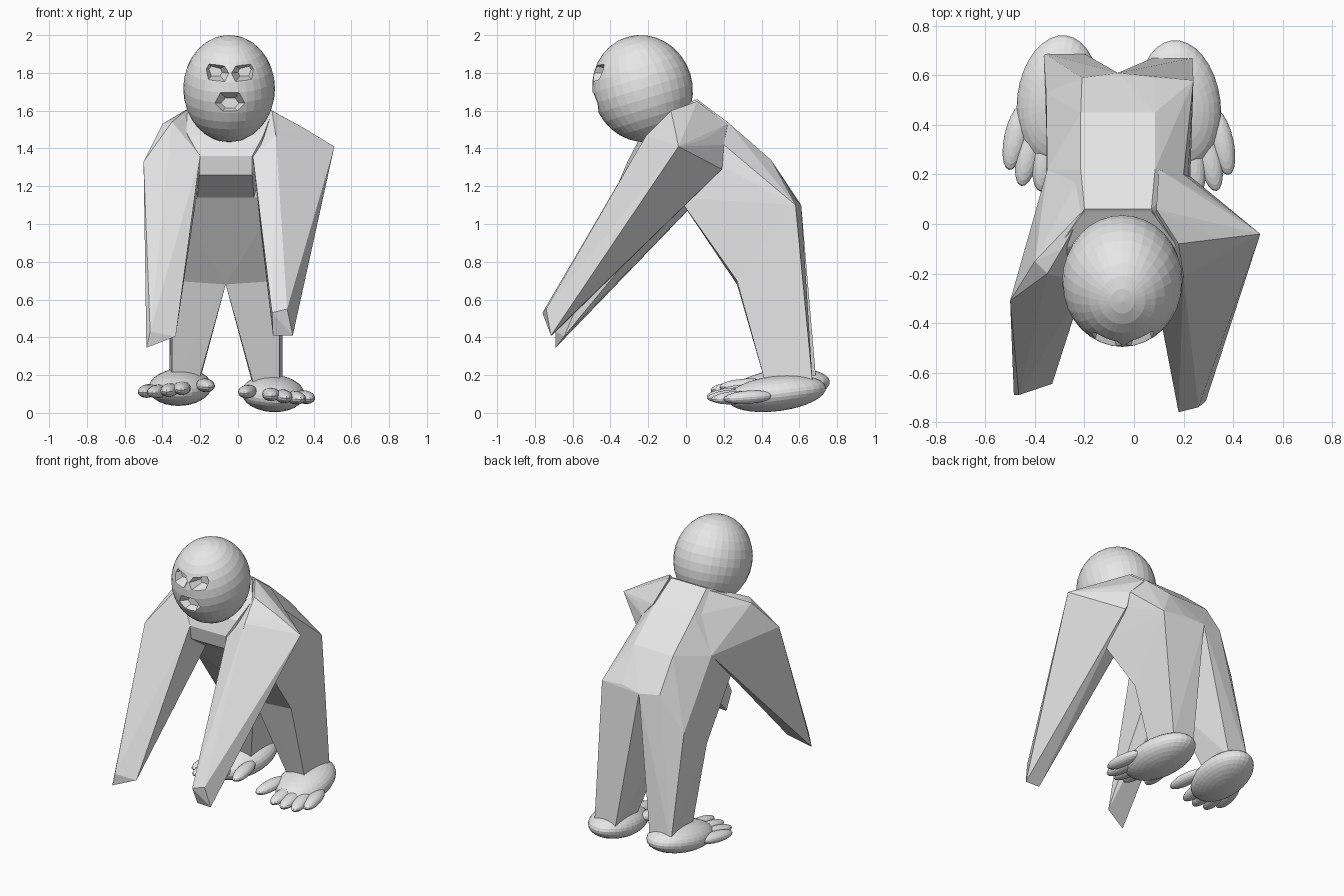
import bpy
import bmesh
from math import radians
from mathutils import Matrix, Vector, Euler

cube = bpy.data.objects.get("Cube")
if cube:
    bpy.data.objects.remove(cube, do_unlink=True)

# Single plain grey for the whole figure
grey = bpy.data.materials.new("plain_grey")
grey.use_nodes = True
colour = (0.8, 0.8, 0.8, 1)
grey.diffuse_color = colour
for node in grey.node_tree.nodes:
    if node.type == "BSDF_PRINCIPLED":
        node.inputs["Base Color"].default_value = colour

AXIS = -0.065  # the body stands slightly off centre


def finish(name, bm):
    """Turn a bmesh into a named, flat shaded, grey object."""
    bmesh.ops.recalc_face_normals(bm, faces=bm.faces)
    mesh = bpy.data.meshes.new(name)
    bm.to_mesh(mesh)
    bm.free()
    mesh.materials.append(grey)
    obj = bpy.data.objects.new(name, mesh)
    bpy.context.scene.collection.objects.link(obj)
    return obj


def faceted(name, points):
    """Low-poly solid stretched tightly over a few corner points."""
    bm = bmesh.new()
    verts = [bm.verts.new(p) for p in points]
    result = bmesh.ops.convex_hull(bm, input=verts)
    spare = [v for v in result["geom_interior"] if isinstance(v, bmesh.types.BMVert)]
    bmesh.ops.delete(bm, geom=spare, context="VERTS")
    return finish(name, bm)


def sided(points, side):
    """Place half-body points on one side of the body axis."""
    return [(AXIS + side * x, y, z) for x, y, z in points]


def both(points):
    return sided(points, 1) + sided(points, -1)


def ellipsoid(name, centre, radii, angles=(0, 0, 0), segments=32, rings=16):
    bm = bmesh.new()
    turn = Euler([radians(a) for a in angles]).to_matrix().to_4x4()
    matrix = Matrix.Translation(centre) @ turn @ Matrix.Diagonal((*radii, 1))
    bmesh.ops.create_uvsphere(bm, u_segments=segments, v_segments=rings,
                              radius=1, matrix=matrix)
    return finish(name, bm)


# Torso: bent back and broad belly, with the right hip dropping lower
LEFT_HIP = (.305, .58, 1.1)
RIGHT_HIP = (.29, .53, .87)
BACK = (.145, .59, 1.12)
BELLY = (.285, .27, .7)
CROTCH = [(0, .61, 1.1), (0, .27, .68)]
faceted("torso", both([
    (.135, .06, 1.66), (.15, .22, 1.54), (.15, .45, 1.34), BACK, BELLY,
    (.285, .22, 1.29), (.285, -.04, 1.14), (.23, -.08, 1.56),
]) + sided([LEFT_HIP, (.265, .2, 1.42)], 1) + sided([RIGHT_HIP], -1)
    + sided(CROTCH, 1))

# Chest: neck base and overhanging breast
faceted("chest", both([
    (.135, .05, 1.66), (.24, -.09, 1.58), (.2, -.2, 1.47),
    (.14, -.24, 1.36), (.14, -.22, 1.26), (.15, -.04, 1.14),
    (.25, .1, 1.4),
]))

# Arms: broad shoulders joined to the back, reaching down differently
faceted("left_arm", [
    (.51, -.04, 1.41), (.345, -.06, 1.51), (.18, -.08, 1.6),
    (.09, .06, 1.65), (.1, .22, 1.53),
    (.2, .2, 1.42), (.23, .19, 1.29), (.31, .1, 1.45),
    (.1, -.04, 1.14), (.22, -.04, 1.13), (.08, -.24, 1.35), (.2, -.21, 1.47),
    (.18, -.76, .53), (.26, -.74, .55), (.29, -.715, .41), (.185, -.71, .41),
])
faceted("right_arm", [
    (-.5, -.31, 1.33), (-.4, -.15, 1.53), (-.29, -.1, 1.59),
    (-.2, .06, 1.65), (-.21, .22, 1.53),
    (-.35, .22, 1.29), (-.35, -.04, 1.14), (-.35, -.2, 1.54),
    (-.22, -.04, 1.14), (-.2, -.24, 1.36),
    (-.485, -.69, .345), (-.33, -.645, .405), (-.465, -.69, .43),
])

# Legs, feet and toes
ANKLE = [(.14, .67, .16), (.3, .67, .16), (.145, .42, .16), (.285, .42, .16)]
# Toe offsets from the foot centre, with outward yaw
TOES = [
    (.17, -.15, -.02, 12), (.12, -.215, -.022, 12), (.055, -.235, -.015, 7),
    (-.01, -.235, -.005, 2), (-.135, -.19, .01, -8),
]
for label, side, hip, shift in (("left", 1, LEFT_HIP, (0, 0, 0)),
                                ("right", -1, RIGHT_HIP, (.008, .02, .033))):
    ankle = [(x, y + shift[1], z) for x, y, z in ANKLE]
    faceted(label + "_leg", sided(CROTCH + [BACK, hip, BELLY] + ankle, side))
    centre = Vector((AXIS + side * .25, .48, .103)) + Vector(shift)
    ellipsoid(label + "_foot", centre, (.165, .265, .094), (7, 0, side * 7))
    for number, (x, y, z, yaw) in enumerate(TOES, start=1):
        ellipsoid(f"{label}_toe_{number}", centre + Vector((side * x, y, z)),
                  (.047, .135, .035), (4, 0, side * yaw), segments=20, rings=10)

# Head: tilted egg with carved eyes and mouth
head = ellipsoid("head", (-.047, -.23, 1.717), (.243, .265, .285), (17, 0, 0))


def carve(outline, middle, floor):
    """Cut a tapering hollow with the given outline into the face."""
    bm = bmesh.new()
    rings = []
    for y, size in ((-.58, 1.65), (floor, .5)):
        rings.append([bm.verts.new((middle[0] + x * size, y, middle[1] + z * size))
                      for x, z in outline])
    bm.faces.new(rings[0])
    bm.faces.new(rings[1])
    count = len(outline)
    for i in range(count):
        j = (i + 1) % count
        bm.faces.new((rings[0][i], rings[0][j], rings[1][j], rings[1][i]))
    cutter = finish("face_cutter", bm)
    cutter.hide_render = True
    cut = head.modifiers.new("carve", "BOOLEAN")
    cut.operation = "DIFFERENCE"
    cut.solver = "EXACT"
    cut.object = cutter
    return cutter


EYE = [(-.07, .02), (-.05, .055), (.05, .03), (.068, -.01), (.045, -.05), (-.045, -.05)]
MOUTH = [(-.095, 0), (-.05, .055), (.05, .055), (.095, 0), (.05, -.05), (-.05, -.05)]
cutters = [
    carve(EYE, (-.118, 1.808), -.41),
    carve([(-x, z) for x, z in EYE], (.034, 1.808), -.41),
    carve(MOUTH, (-.042, 1.64), -.42),
]

# Bake the hollows and drop the cutters
bpy.context.view_layer.update()
graph = bpy.context.evaluated_depsgraph_get()
carved = bpy.data.meshes.new_from_object(head.evaluated_get(graph))
head.modifiers.clear()
head.data = carved
for cutter in cutters:
    bpy.data.objects.remove(cutter, do_unlink=True)
